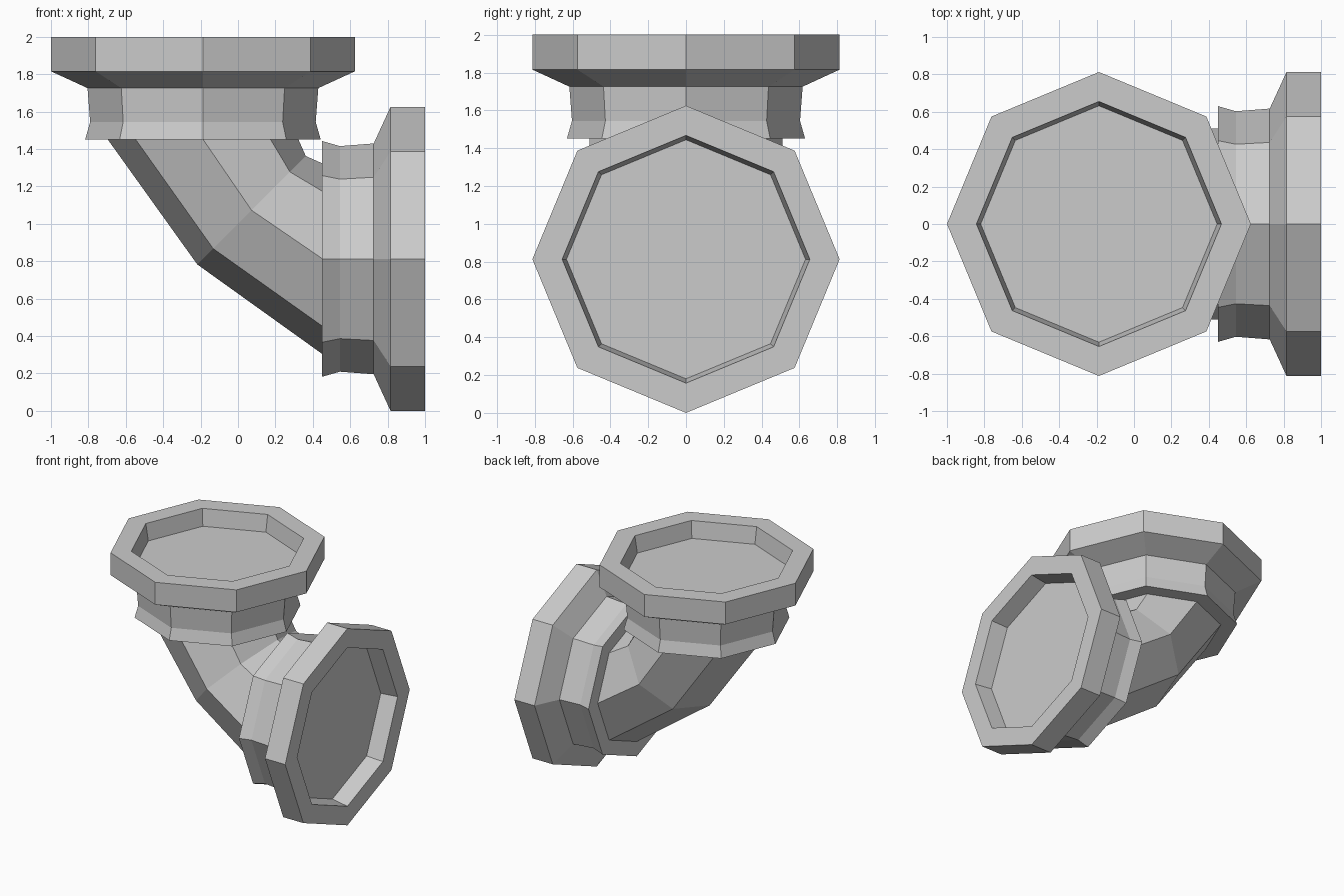
import bpy, bmesh, math
from mathutils import Vector

if "Cube" in bpy.data.objects:
    bpy.data.objects.remove(bpy.data.objects["Cube"])

SIDES = 8
AX, AZ = -0.1875, 0.8125   # x of the vertical axis, z of the horizontal axis


def to_world(u, y, v):
    return Vector((AX + u, y, AZ + v))


def loft(name, rings, cap_end=False):
    """Skin a list of equal-length point rings."""
    bm = bmesh.new()
    loops = [[bm.verts.new(p) for p in ring] for ring in rings]
    for a, b in zip(loops, loops[1:]):
        for i in range(SIDES):
            j = (i + 1) % SIDES
            bm.faces.new((a[i], a[j], b[j], b[i]))
    if cap_end:
        bm.faces.new(loops[-1])
    # outward winding, judged by the sign of the enclosed volume
    bmesh.ops.recalc_face_normals(bm, faces=bm.faces)
    if bm.calc_volume(signed=True) < 0:
        bmesh.ops.reverse_faces(bm, faces=bm.faces)
    mesh = bpy.data.meshes.new(name)
    bm.to_mesh(mesh)
    bm.free()
    obj = bpy.data.objects.new(name, mesh)
    bpy.context.collection.objects.link(obj)
    return obj


def octagon(radius, dist, swap=False):
    """Ring around the vertical axis, or mirrored onto the horizontal one."""
    pts = []
    for i in range(SIDES):
        a = math.tau * i / SIDES
        u, y = radius * math.cos(a), radius * math.sin(a)
        pts.append(to_world(dist, y, u) if swap else to_world(u, y, dist))
    return pts


# Flange profile: (radius, distance from the elbow corner), collar to recess floor
profile = [(0.505, 0.6375), (0.63, 0.6375), (0.603, 0.732), (0.617, 0.913),
           (0.8125, 1.003), (0.8125, 1.1875), (0.655, 1.1875), (0.632, 1.05)]

for name, swap in (("top_flange", False), ("side_flange", True)):
    loft(name, [octagon(r, d, swap) for r, d in profile], cap_end=True)

# Elbow pipe: two end rings and one mitred ring on the 45 degree plane
middle = []
for i in range(SIDES):
    a = math.tau * i / SIDES
    s = 0.26 + 0.29 * math.cos(a)
    middle.append(to_world(s, 0.51 * math.sin(a), s))
loft("elbow_pipe", [octagon(0.51, 0.64), middle, octagon(0.51, 0.64, True)])
